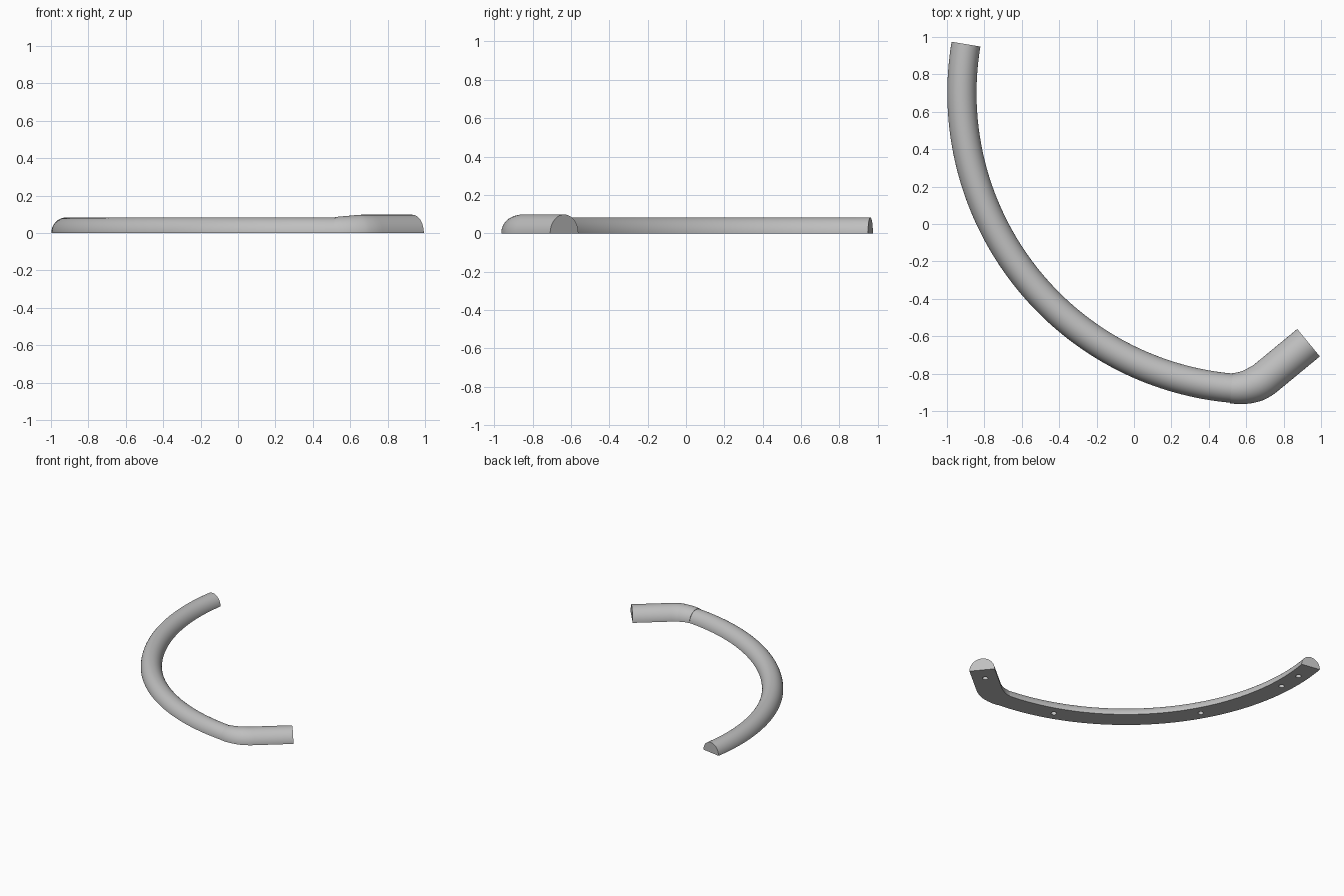
import bpy, bmesh, math
from mathutils import Vector

cube = bpy.data.objects.get("Cube")
if cube:
    bpy.data.objects.remove(cube, do_unlink=True)

grey = bpy.data.materials.new("satin_grey")
grey.use_nodes = True
colour = (0.52, 0.52, 0.52, 1)
grey.diffuse_color = colour
grey.node_tree.nodes["Principled BSDF"].inputs["Base Color"].default_value = colour

SIDES = 32


def arc(cx, cy, radius, start, end, steps):
    """Points of a level arc with the direction of travel at each (counter-clockwise)."""
    out = []
    for i in range(steps + 1):
        a = math.radians(start + (end - start) * i / steps)
        out.append((Vector((cx + radius * math.cos(a), cy + radius * math.sin(a), 0)),
                    Vector((-math.sin(a), math.cos(a), 0))))
    return out


def half_tube(name, path, sizes):
    """Sweep a half-round section, flat side down; sizes are (half width, height)."""
    bm = bmesh.new()
    rings = []
    for i, (point, along) in enumerate(path):
        t = min(1, 1.5 * i / (len(path) - 1))
        w, h = (a + (b - a) * t for a, b in zip(*sizes))
        side = Vector((along.y, -along.x, 0))
        rings.append([bm.verts.new(point + side * w * math.cos(math.pi * k / SIDES)
                                   + Vector((0, 0, h * math.sin(math.pi * k / SIDES))))
                      for k in range(SIDES + 1)])
    for a, b in zip(rings, rings[1:]):
        for k in range(SIDES + 1):
            n = (k + 1) % (SIDES + 1)
            bm.faces.new((a[k], a[n], b[n], b[k]))
    bm.faces.new(rings[0])
    bm.faces.new(rings[-1])
    bmesh.ops.recalc_face_normals(bm, faces=bm.faces)
    mesh = bpy.data.meshes.new(name)
    bm.to_mesh(mesh)
    bm.free()
    mesh.materials.append(grey)
    obj = bpy.data.objects.new(name, mesh)
    bpy.context.collection.objects.link(obj)
    return obj


def drill(obj, x, y, radius=0.021, depth=0.05):
    """Cut a blind screw hole up into the flat underside."""
    bpy.ops.mesh.primitive_cylinder_add(vertices=24, radius=radius, depth=2 * depth,
                                        location=(x, y, 0))
    cutter = bpy.context.object
    cutter.hide_render = True
    cutter.data.materials.append(grey)
    mod = obj.modifiers.new("screw_hole", 'BOOLEAN')
    mod.operation = 'DIFFERENCE'
    mod.solver = 'EXACT'
    mod.object = cutter
    bpy.context.view_layer.objects.active = obj
    bpy.ops.object.modifier_apply(modifier=mod.name)
    bpy.data.objects.remove(cutter, do_unlink=True)


thin, thick = (0.078, 0.083), (0.095, 0.098)
collar = (0.081, 0.086)

# Long curved rail, from its free end round to the elbow
CX, CY, R = 0.664, 0.70, 1.584
rail_path = arc(CX, CY, R, 170.5, 264.8, 72)
rail = half_tube("curved_rail", rail_path, (thin, thin))

# Elbow, widening from the rail to the end piece
start = rail_path[-1][0]
BEND = 0.26
a0 = math.radians(264.8)
elbow_path = arc(start.x - BEND * math.cos(a0), start.y - BEND * math.sin(a0),
                 BEND, 264.8, 309.5, 20)
elbow = half_tube("elbow", elbow_path, (collar, thick))

# Straight end piece
joint, along = elbow_path[-1]
end_piece = half_tube("straight_end", [(joint, along), (joint + along * 0.29, along)],
                      (thick, thick))

# Screw holes in the underside
for angle in (176.5, 183.5, 209.6, 249.7):
    a = math.radians(angle)
    drill(rail, CX + R * math.cos(a), CY + R * math.sin(a))
hole = joint + along * 0.165
drill(end_piece, hole.x, hole.y)

# Smooth barrels with crisp edges
bpy.ops.object.select_all(action='DESELECT')
for obj in (rail, elbow, end_piece):
    obj.select_set(True)
bpy.context.view_layer.objects.active = rail
bpy.ops.object.shade_smooth_by_angle(angle=math.radians(30))
